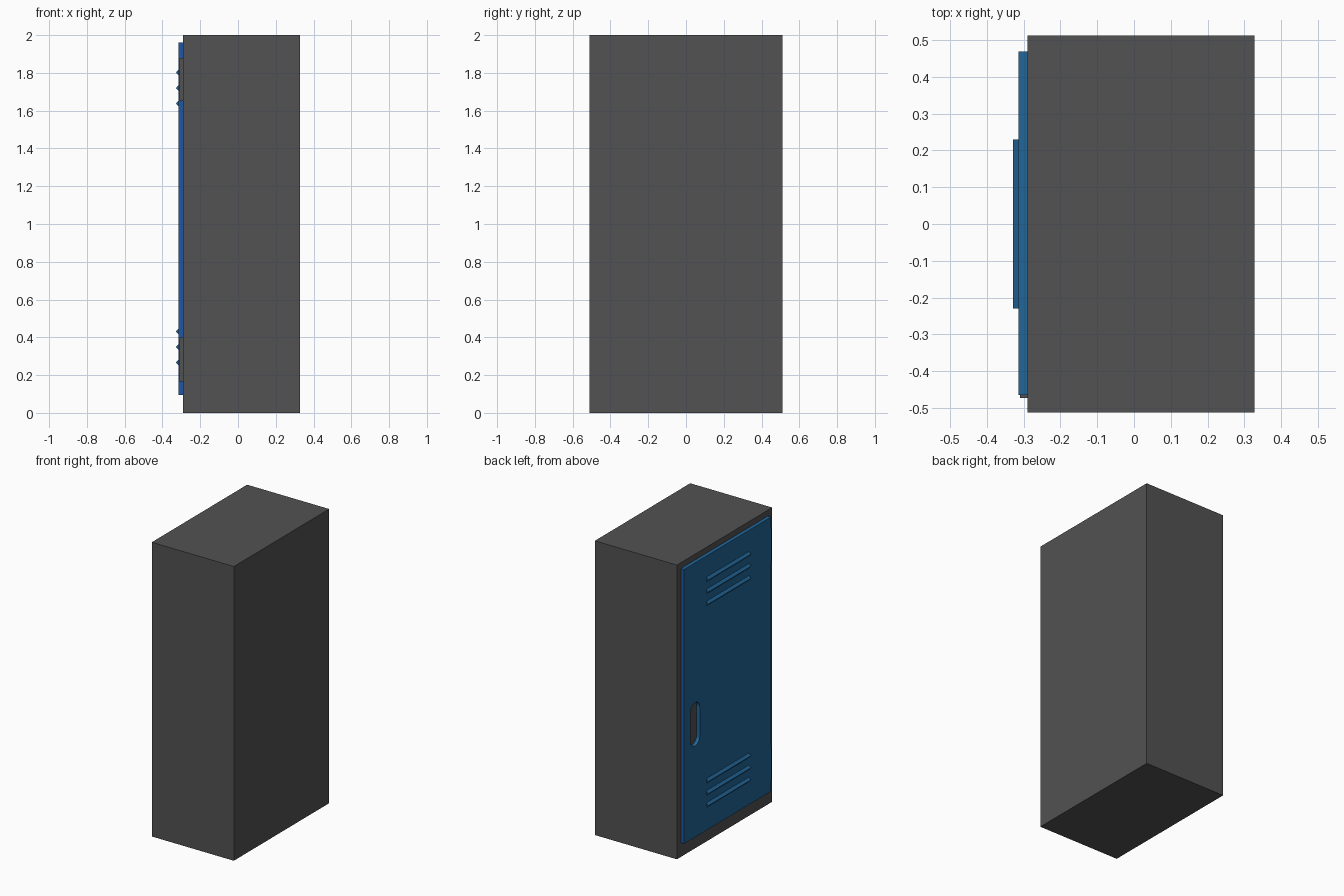
import bpy, bmesh, math

if "Cube" in bpy.data.objects:
    bpy.data.objects.remove(bpy.data.objects["Cube"])


def material(name, rgb):
    m = bpy.data.materials.new(name)
    lin = [c / 12.92 if c <= 0.04045 else ((c + 0.055) / 1.055) ** 2.4 for c in (v / 255 for v in rgb)]
    m.diffuse_color = (*lin, 1)
    m.use_nodes = True
    m.node_tree.nodes["Principled BSDF"].inputs["Base Color"].default_value = m.diffuse_color
    return m


GREY = material("dark grey steel", (82, 82, 82))
BLUE = material("door blue", (33, 102, 153))
EDGE = material("door edge blue", (30, 86, 165))


def finish(name, bm, *mats):
    bmesh.ops.recalc_face_normals(bm, faces=bm.faces[:])
    me = bpy.data.meshes.new(name)
    bm.to_mesh(me)
    bm.free()
    ob = bpy.data.objects.new(name, me)
    for m in mats:
        me.materials.append(m)
    bpy.context.collection.objects.link(ob)
    return ob


def box(name, x, y, z, *mats):
    bm = bmesh.new()
    bmesh.ops.create_cube(bm, size=1)
    for v in bm.verts:
        v.co = [lo + (c + 0.5) * (hi - lo) for c, (lo, hi) in zip(v.co, (x, y, z))]
    return finish(name, bm, *mats)


def prism(name, points, axis_vec, *mats):
    bm = bmesh.new()
    f = bm.faces.new([bm.verts.new(p) for p in points])
    out = bmesh.ops.extrude_face_region(bm, geom=[f])
    moved = [g for g in out["geom"] if isinstance(g, bmesh.types.BMVert)]
    bmesh.ops.translate(bm, verts=moved, vec=axis_vec)
    return finish(name, bm, *mats)


# cabinet
box("cabinet", (-0.29, 0.327), (-0.512, 0.512), (0, 2), GREY)

# door, with a brighter blue on its upright edges
door = box("door", (-0.314, -0.29), (-0.465, 0.469), (0.095, 1.96), BLUE, EDGE)
for p in door.data.polygons:
    p.material_index = 1 if abs(p.normal.y) > 0.5 else 0

# rounded handle slot cut through the door
R, HY = 0.05, 0.35
slot = []
for i in range(26):
    a = math.pi * (i if i < 13 else i - 1) / 12
    slot.append((-0.35, HY + R * math.cos(a), (0.96 if i < 13 else 0.765) + R * math.sin(a)))
cutter = prism("slot_cutter", slot, (0.1, 0, 0), BLUE)
cutter.hide_render = True
cutter.hide_viewport = True
cut = door.modifiers.new("handle slot", "BOOLEAN")
cut.operation = "DIFFERENCE"
cut.solver = "EXACT"
cut.object = cutter

# hinges on the front edge of the door
for z0, z1 in ((0.165, 0.4), (1.65, 1.88)):
    box("hinge", (-0.31, -0.29), (-0.473, -0.464), (z0, z1), GREY)

# vent louvres, three low and three high
for base in (0.267, 1.637):
    for i in range(3):
        z = base + i * 0.082
        prism("vent_louvre", [(-0.313, -0.23, z - 0.017), (-0.329, -0.23, z), (-0.313, -0.23, z + 0.017)],
              (0, 0.46, 0), BLUE)
